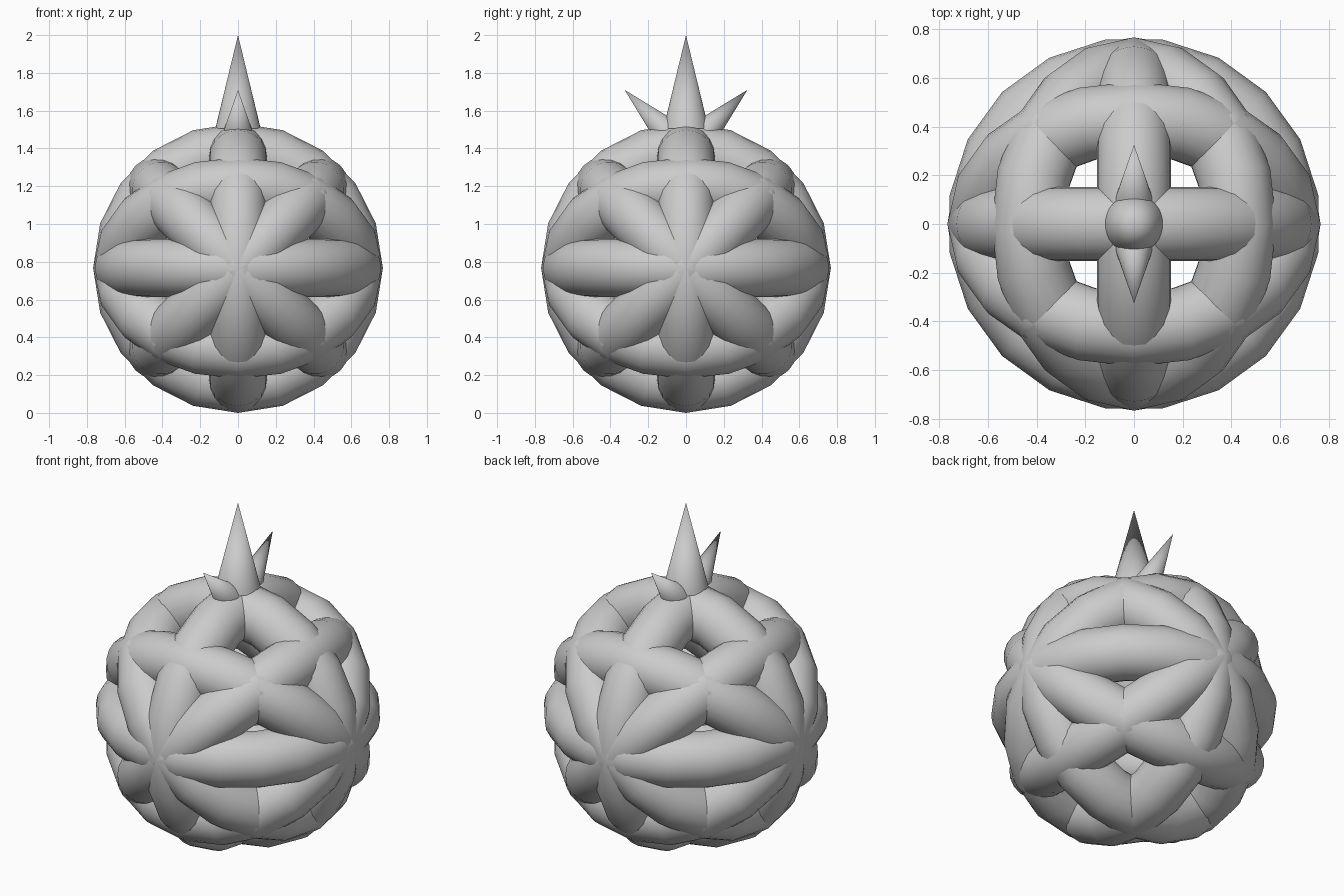
import bpy
from math import radians, pi
from mathutils import Matrix, Vector

if "Cube" in bpy.data.objects:
    bpy.data.objects.remove(bpy.data.objects["Cube"])

CZ = 0.767            # centre height of the woven ball
MAJOR, MINOR = 0.614, 0.153


def smooth(ob, angle):
    bpy.ops.object.select_all(action='DESELECT')
    ob.select_set(True)
    bpy.context.view_layer.objects.active = ob
    bpy.ops.object.shade_smooth_by_angle(angle=radians(angle))


def ring(name, axis, tilt, phase=0):
    """Great-circle tube: flat ring turned by phase, then tilted about an axis."""
    bpy.ops.mesh.primitive_torus_add(major_segments=20, minor_segments=20,
                                     major_radius=MAJOR, minor_radius=MINOR)
    ob = bpy.context.object
    ob.name = name
    ob.data.transform(Matrix.Rotation(radians(tilt), 4, axis)
                      @ Matrix.Rotation(radians(phase), 4, 'Z'))
    ob.location.z = CZ
    smooth(ob, 60)


def spike(name, apex, direction, radius, depth):
    """Cone given by its tip and pointing direction."""
    d = Vector(direction).normalized()
    bpy.ops.mesh.primitive_cone_add(vertices=32, radius1=radius, radius2=0, depth=depth)
    ob = bpy.context.object
    ob.name = name
    ob.data.transform(Vector((0, 0, 1)).rotation_difference(d).to_matrix().to_4x4())
    ob.location = Vector(apex) - d * depth / 2
    smooth(ob, 40)


# Three upright / level rings
ring("equator_ring", 'X', 0, 9)
ring("front_plane_ring", 'X', 90)
ring("side_plane_ring", 'Y', 90)

# Four rings tilted by 45 degrees
for axis in 'XY':
    for tilt in (45, -45):
        ring(f"tilted_ring_{axis.lower()}_{'a' if tilt > 0 else 'b'}", axis, tilt)

# Crown of spikes: one tall, two leaning to front and back
spike("top_spike", (0, 0, 2.0), (0, 0, 1), 0.12, 0.495)
for s, label in ((-1, "front"), (1, "back")):
    spike(f"{label}_spike", (0, s * 0.325, 1.71), (0, s, 1), 0.075, 0.31)
